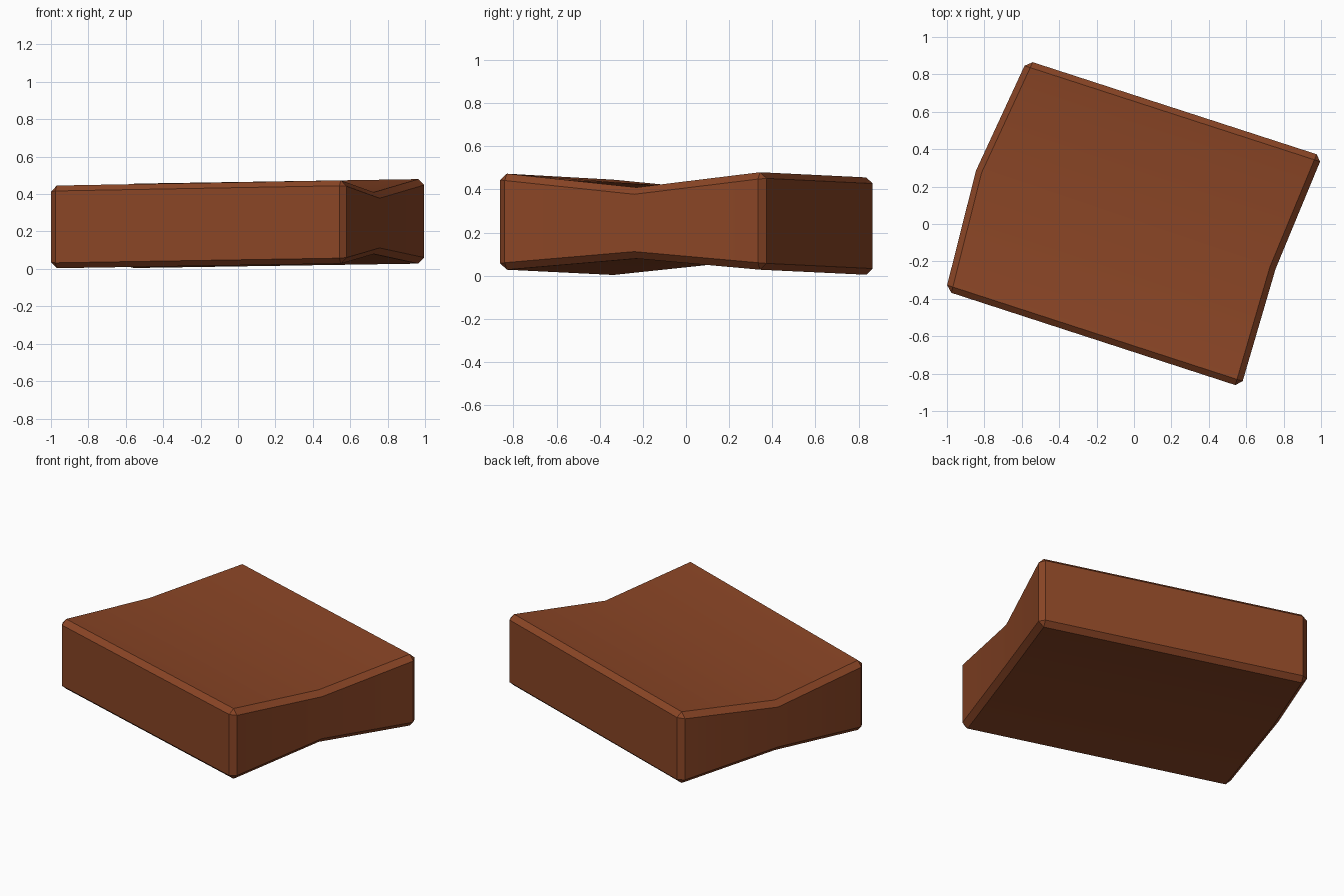
import bpy
import bmesh
import math

default = bpy.data.objects.get("Cube")
if default:
    bpy.data.objects.remove(default, do_unlink=True)

# Fired clay colour
clay = bpy.data.materials.new("red_brown_clay")
clay.use_nodes = True
colour = (0.255, 0.06, 0.019, 1)
clay.diffuse_color = colour
shader = next(n for n in clay.node_tree.nodes if n.type == "BSDF_PRINCIPLED")
shader.inputs["Base Color"].default_value = colour
shader.inputs["Roughness"].default_value = 0.9

# Stations from front to back: two side points as (x, y, bottom, top)
stations = [
    ((-1.007, -0.358, 0.0, 0.448), (0.572, -0.871, 0.026, 0.477)),
    ((-0.845, 0.285, 0.068, 0.385), (0.757, -0.24, 0.08, 0.41)),
    ((-0.572, 0.875, 0.001, 0.459), (1.007, 0.363, 0.026, 0.484)),
]

# Loft a four-sided block, pinched at its waist
bm = bmesh.new()
rings = []
for (lx, ly, l_low, l_high), (rx, ry, r_low, r_high) in stations:
    corners = [(lx, ly, l_low), (rx, ry, r_low), (rx, ry, r_high), (lx, ly, l_high)]
    rings.append([bm.verts.new(c) for c in corners])
for near, far in zip(rings, rings[1:]):
    for i in range(4):
        j = (i + 1) % 4
        bm.faces.new((near[i], far[i], far[j], near[j]))
bm.faces.new(rings[0])
bm.faces.new(rings[-1][::-1])
bmesh.ops.recalc_face_normals(bm, faces=bm.faces[:])

# Chamfer the outer edges only
sharp = [e for e in bm.edges if e.calc_face_angle() > math.radians(40)]
bmesh.ops.bevel(bm, geom=sharp, offset=0.032, offset_type="OFFSET",
                segments=1, profile=0.5, affect="EDGES")
bmesh.ops.recalc_face_normals(bm, faces=bm.faces[:])

mesh = bpy.data.meshes.new("brick")
bm.to_mesh(mesh)
bm.free()
mesh.materials.append(clay)
brick = bpy.data.objects.new("brick", mesh)
bpy.context.collection.objects.link(brick)

# Smooth the gentle waist, keep the chamfers crisp
bpy.ops.object.select_all(action="DESELECT")
brick.select_set(True)
bpy.context.view_layer.objects.active = brick
bpy.ops.object.shade_smooth_by_angle(angle=math.radians(30))
